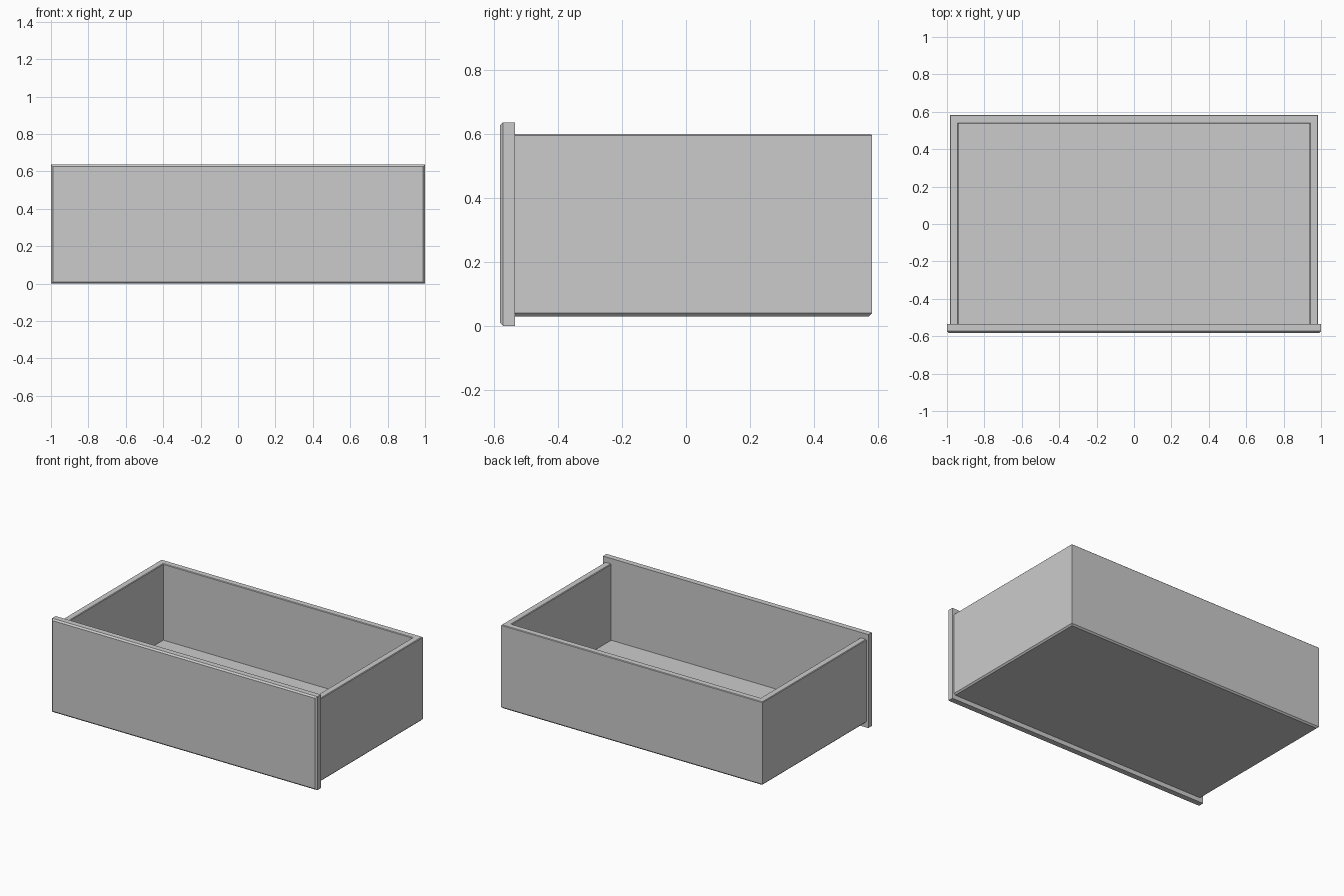
import bpy
import bmesh

cube = bpy.data.objects.get("Cube")
if cube:
    bpy.data.objects.remove(cube, do_unlink=True)

# One plain grey for the whole drawer
grey = bpy.data.materials.new("plain grey")
grey.use_nodes = True
colour = (0.6, 0.6, 0.6, 1)
grey.diffuse_color = colour
grey.node_tree.nodes["Principled BSDF"].inputs["Base Color"].default_value = colour

HALF_X, BACK_Y, WALL = 0.985, 0.583, 0.046
PANEL_BACK, PANEL_FRONT = -0.535, -0.583
SMALL, LARGE = 0.004, 0.01


def add_object(name, bm):
    bmesh.ops.recalc_face_normals(bm, faces=bm.faces)
    mesh = bpy.data.meshes.new(name)
    bm.to_mesh(mesh)
    bm.free()
    mesh.materials.append(grey)
    obj = bpy.data.objects.new(name, mesh)
    bpy.context.collection.objects.link(obj)
    return obj


def ring(bm, half_x, front, back, z):
    corners = [(-half_x, front), (half_x, front), (half_x, back), (-half_x, back)]
    return [bm.verts.new((x, y, z)) for x, y in corners]


def bridge(bm, a, b, sides=range(4)):
    for i in sides:
        j = (i + 1) % 4
        bm.faces.new((a[i], a[j], b[j], b[i]))


# Drawer box: (inset, height) from the underside, over the rim, to the floor
profile = [
    (LARGE, 0.03), (0, 0.04), (0, 0.6 - SMALL), (SMALL, 0.6),
    (WALL - SMALL, 0.6), (WALL, 0.6 - SMALL), (WALL, 0.08),
]
bm = bmesh.new()
rings = [ring(bm, HALF_X - d, PANEL_BACK, BACK_Y - d, z) for d, z in profile]
for lower, upper in zip(rings, rings[1:]):
    bridge(bm, lower, upper, (1, 2, 3))  # the front panel closes the open side
bm.faces.new(rings[0])
bm.faces.new(rings[-1])
add_object("drawer_box", bm)

# Front panel with chamfered front edges
bm = bmesh.new()
layers = []
for y, inset in [(PANEL_BACK, 0), (PANEL_FRONT + LARGE, 0), (PANEL_FRONT, LARGE)]:
    x, low, high = 1 - inset, inset, 0.637 - inset
    layers.append([bm.verts.new(p) for p in
                   [(-x, y, low), (x, y, low), (x, y, high), (-x, y, high)]])
for a, b in zip(layers, layers[1:]):
    bridge(bm, a, b)
bm.faces.new(layers[0])
bm.faces.new(layers[-1])
add_object("front_panel", bm)
